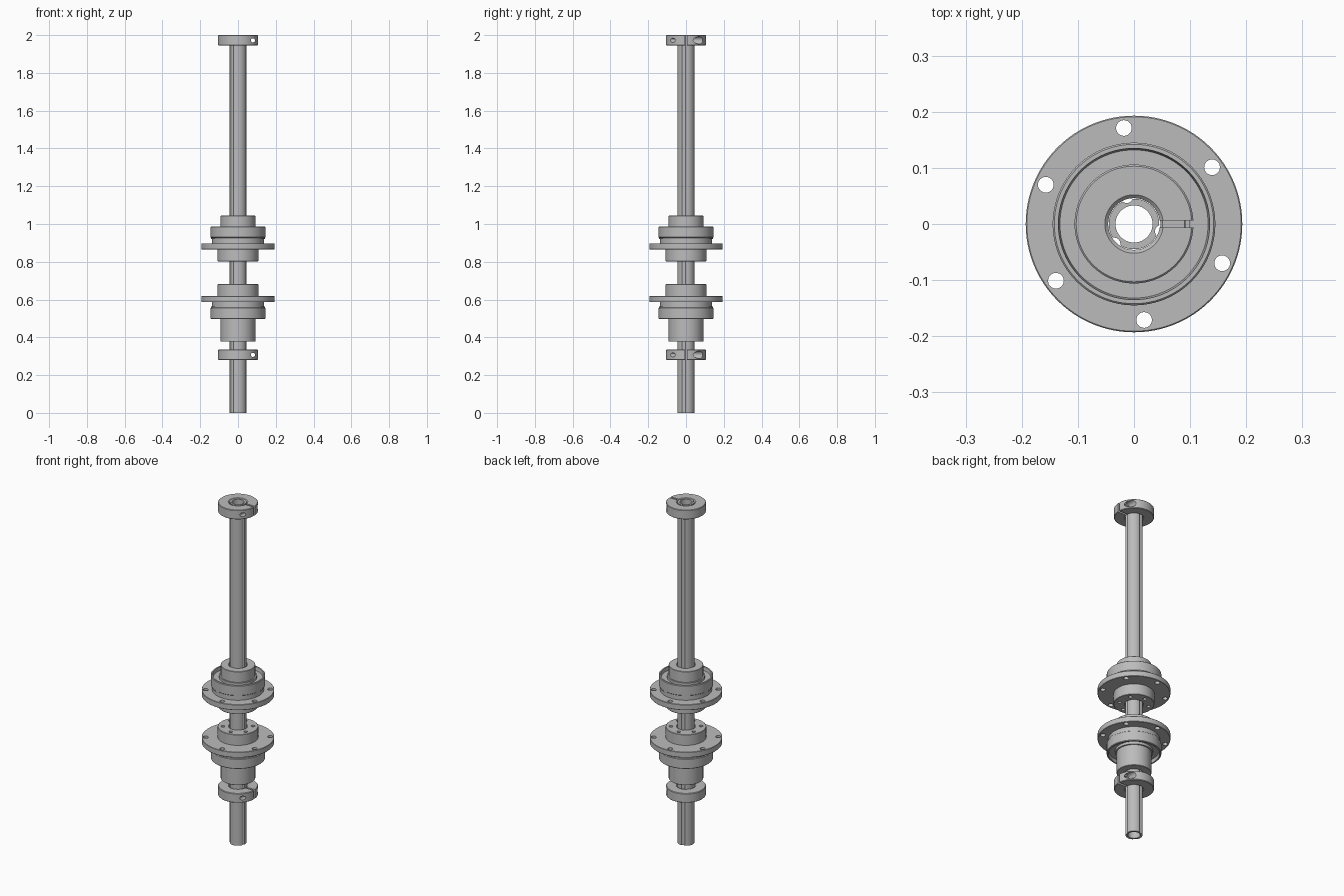
import bpy, bmesh, math
from mathutils import Matrix, Vector

if "Cube" in bpy.data.objects:
    bpy.data.objects.remove(bpy.data.objects["Cube"], do_unlink=True)

steel = bpy.data.materials.new("steel grey")
steel.use_nodes = True
GREY = (0.5, 0.5, 0.5, 1)
steel.diffuse_color = GREY
steel.node_tree.nodes["Principled BSDF"].inputs["Base Color"].default_value = GREY


def finish(bm, name):
    bmesh.ops.recalc_face_normals(bm, faces=bm.faces)
    mesh = bpy.data.meshes.new(name)
    bm.to_mesh(mesh)
    bm.free()
    mesh.materials.append(steel)
    ob = bpy.data.objects.new(name, mesh)
    bpy.context.collection.objects.link(ob)
    return ob


def smooth(ob):
    bpy.ops.object.select_all(action='DESELECT')
    ob.select_set(True)
    bpy.context.view_layer.objects.active = ob
    bpy.ops.object.shade_smooth_by_angle(angle=math.radians(30))


def lathe(name, profile, steps=96):
    """Spin a closed (radius, height) loop around z."""
    bm = bmesh.new()
    rings = []
    for i in range(steps):
        a = 2 * math.pi * i / steps
        rings.append([bm.verts.new((r * math.cos(a), r * math.sin(a), z)) for r, z in profile])
    n = len(profile)
    for i in range(steps):
        p, q = rings[i], rings[(i + 1) % steps]
        for j in range(n):
            k = (j + 1) % n
            bm.faces.new((p[j], q[j], q[k], p[k]))
    return finish(bm, name)


def rod(bm, center, radius, length, axis='Z'):
    turn = Matrix.Rotation(math.pi / 2, 4, 'X') if axis == 'Y' else Matrix()
    bmesh.ops.create_cone(bm, cap_ends=True, segments=24, radius1=radius, radius2=radius,
                          depth=length, matrix=Matrix.Translation(center) @ turn)


def block(bm, center, size):
    bmesh.ops.create_cube(bm, size=1, matrix=Matrix.Translation(center) @ Matrix.Diagonal((*size, 1)))


def cut(ob, bm, name):
    cutter = finish(bm, name)
    cutter.hide_render = True
    cutter.hide_set(True)
    mod = ob.modifiers.new("cut", 'BOOLEAN')
    mod.object = cutter
    mod.solver = 'EXACT'
    mod.use_self = True
    bpy.context.view_layer.objects.active = ob
    bpy.ops.object.modifier_apply(modifier=mod.name)
    bpy.data.objects.remove(cutter, do_unlink=True)


# Hollow shaft with three lengthwise ball grooves
def spline_shaft(radius=0.045, bore=0.033, steps=144):
    bm = bmesh.new()
    rings = []
    for i in range(steps):
        a = 2 * math.pi * i / steps
        off = (math.degrees(a) + 15 + 60) % 120 - 60
        depth = 0.006 * math.sqrt(max(0, 1 - (off / 11) ** 2))
        d = Vector((math.cos(a), math.sin(a), 0))
        up = Vector((0, 0, 2))
        outer = d * (radius - depth)
        rings.append([bm.verts.new(v) for v in (d * bore, outer, outer + up, d * bore + up)])
    for i in range(steps):
        p, q = rings[i], rings[(i + 1) % steps]
        for j in range(4):
            k = (j + 1) % 4
            bm.faces.new((p[j], q[j], q[k], p[k]))
    smooth(finish(bm, "spline_shaft"))


# Split clamp collar with a bolt hole and counterbore
def collar(name, z0, h=0.055):
    r, b, c = 0.106, 0.046, 0.003
    z1 = z0 + h
    ob = lathe(name, [(b, z0 + 0.006), (b + 0.006, z0), (r - c, z0), (r, z0 + c),
                      (r, z1 - c), (r - c, z1), (b + 0.006, z1), (b, z1 - 0.006)])
    mid = z0 + h / 2
    bm = bmesh.new()
    block(bm, (0.09, 0, mid), (0.1, 0.012, 0.1))
    cut(ob, bm, "slit_cutter")
    bm = bmesh.new()
    rod(bm, (0.079, 0, mid), 0.011, 0.3, 'Y')
    cut(ob, bm, "bolt_cutter")
    bm = bmesh.new()
    rod(bm, (0.079, 0.104, mid), 0.02, 0.15, 'Y')
    cut(ob, bm, "counterbore_cutter")
    smooth(ob)


# Flanged nut: sleeve, bearing body, flange and hub along one axis.
# Heights run from the hub face (0) to the sleeve end.
def nut(name, base, direction, sleeve_end):
    b, c = 0.047, 0.002
    profile = [(b + 0.004, 0), (0.106, 0), (0.108, c), (0.108, 0.063),
               (0.193 - c, 0.063), (0.193, 0.063 + c), (0.193, 0.096 - c), (0.193 - c, 0.096),
               (0.138, 0.096), (0.138, 0.118), (0.142, 0.118), (0.142, 0.125),
               (0.145, 0.128), (0.145, 0.182), (0.142, 0.185), (0.135, 0.185),
               (0.132, 0.165), (0.1, 0.165), (0.1, 0.18), (0.092, 0.18),
               (0.092, sleeve_end - c), (0.09, sleeve_end), (b + 0.004, sleeve_end),
               (b, sleeve_end - 0.004), (b, 0.004)]
    ob = lathe(name, [(r, base + direction * h) for r, h in profile])
    bm = bmesh.new()
    for i in range(6):
        a = math.radians(36 + 60 * i)
        d = Vector((math.cos(a), math.sin(a), 0))
        # Through holes in the flange, blind holes in the hub face
        rod(bm, d * 0.172 + Vector((0, 0, base + direction * 0.08)), 0.014, 0.06)
        rod(bm, d * 0.08 + Vector((0, 0, base)), 0.01, 0.04)
    cut(ob, bm, "hole_cutter")
    smooth(ob)


spline_shaft()
collar("top_collar", 1.945)
collar("lower_collar", 0.28)
nut("upper_nut", 0.802, 1, 0.243)
nut("lower_nut", 0.682, -1, 0.305)
